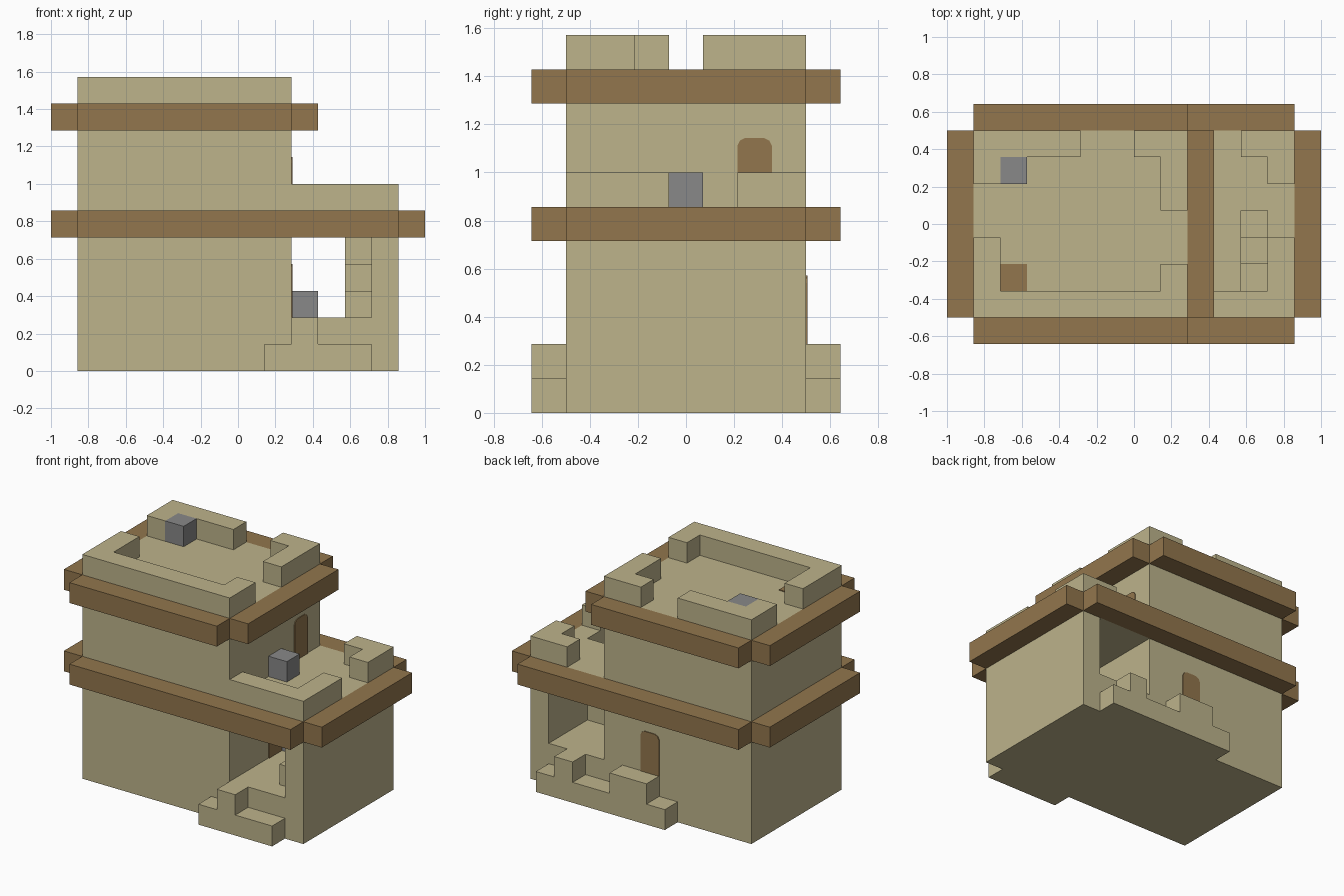
import bpy, bmesh
from mathutils import Vector

U = 1 / 7  # one block

default = bpy.data.objects.get("Cube")
if default:
    bpy.data.objects.remove(default, do_unlink=True)


def material(name, rgb):
    m = bpy.data.materials.new(name)
    m.use_nodes = True
    m.diffuse_color = (*rgb, 1)
    m.node_tree.nodes["Principled BSDF"].inputs["Base Color"].default_value = (*rgb, 1)
    return m


SAND = material("sandstone", (0.508, 0.451, 0.258))
WOOD = material("brown_wood", (0.287, 0.181, 0.074))
GREY = material("grey_stone", (0.246, 0.246, 0.246))


def prism(name, outline, axis, lo, hi, mat):
    """Extrude a 2D outline along an axis, measured in blocks."""
    def place(a, b, d):
        return Vector({"x": (d, a, b), "y": (a, d, b), "z": (a, b, d)}[axis]) * U
    bm = bmesh.new()
    face = bm.faces.new([bm.verts.new(place(a, b, lo)) for a, b in outline])
    ext = bmesh.ops.extrude_face_region(bm, geom=[face])
    moved = [v for v in ext["geom"] if isinstance(v, bmesh.types.BMVert)]
    bmesh.ops.translate(bm, verts=moved, vec=place(0, 0, hi - lo))
    bmesh.ops.recalc_face_normals(bm, faces=bm.faces)
    mesh = bpy.data.meshes.new(name)
    bm.to_mesh(mesh)
    bm.free()
    mesh.materials.append(mat)
    ob = bpy.data.objects.new(name, mesh)
    bpy.context.collection.objects.link(ob)
    return ob


def box(name, x, y, z, mat):
    outline = [(x[0], y[0]), (x[1], y[0]), (x[1], y[1]), (x[0], y[1])]
    return prism(name, outline, "z", z[0], z[1], mat)


def cut(target, cutter):
    cutter.hide_render = True
    cutter.display_type = "WIRE"
    mod = target.modifiers.new(cutter.name, "BOOLEAN")
    mod.operation, mod.solver, mod.object = "DIFFERENCE", "EXACT", cutter
    bpy.context.view_layer.objects.active = target
    bpy.ops.object.modifier_apply(modifier=mod.name)
    bpy.data.objects.remove(cutter, do_unlink=True)


def steps(start, heights):
    """Skyline outline of one-block columns with the given heights."""
    pts = [(start, 0)]
    for i, h in enumerate(heights):
        pts += [(start + i, h), (start + i + 1, h)]
    pts.append((start + len(heights), 0))
    return [p for i, p in enumerate(pts)
            if not (0 < i < len(pts) - 1 and pts[i - 1][1] == p[1] == pts[i + 1][1])
            and (i == 0 or p != pts[i - 1])]


def door(name, axis, a, z, lo):
    r = 0.22
    arch = [(a, z), (a + 1, z), (a + 1, z + 2 - r), (a + 1 - r / 3, z + 2 - r / 3),
            (a + 1 - r, z + 2), (a + r, z + 2), (a + r / 3, z + 2 - r / 3), (a, z + 2 - r)]
    prism(name, arch, axis, lo, lo + 0.04, WOOD)


# Stepped main body with a raised passage and a stairwell through the terrace
body = prism("main_body", [(-6, 0), (6, 0), (6, 6), (2, 6), (2, 10), (-6, 10)],
             "y", -3.5, 3.5, SAND)
cut(body, box("passage_cutter", (2, 5), (-4, 4), (2, 5), SAND))
cut(body, box("stairwell_cutter", (4, 5), (-2.5, 0.5), (4, 7), SAND))

# Inner staircase up to the terrace
stairs = [(y - 2.5, h + 2) for y, h in steps(0, [1, 2, 3])]
prism("inner_stairs", stairs, "x", 4, 5, SAND)

# Outside steps
prism("front_steps", steps(1, [1, 2, 1, 1]), "y", -4.5, -3.5, SAND)
prism("back_steps", steps(-2, [1, 2, 2, 1, 1, 2, 1]), "y", 3.5, 4.5, SAND)

# Wooden beams round each storey
for level, right, z in (("lower", 6, 5), ("upper", 2, 9)):
    for side, y in (("front", -4.5), ("back", 3.5)):
        box(f"{level}_{side}_beam", (-6, right), (y, y + 1), (z, z + 1), WOOD)
    for side, x in (("right", -7), ("left", right)):
        box(f"{level}_{side}_beam", (x, x + 1), (-3.5, 3.5), (z, z + 1), WOOD)

# Parapets
prism("terrace_front_parapet", [(2, -3.5), (6, -3.5), (6, -0.5), (5, -0.5),
                                (5, -2.5), (2, -2.5)], "z", 6, 7, SAND)
prism("terrace_back_parapet", [(6, 3.5), (4, 3.5), (4, 2.5), (5, 2.5),
                               (5, 1.5), (6, 1.5)], "z", 6, 7, SAND)
prism("roof_front_parapet", [(-6, -3.5), (2, -3.5), (2, -1.5), (1, -1.5), (1, -2.5),
                             (-5, -2.5), (-5, -0.5), (-6, -0.5)], "z", 10, 11, SAND)
prism("roof_back_right_parapet", [(-6, 3.5), (-6, 1.5), (-5, 1.5), (-5, 2.5),
                                  (-2, 2.5), (-2, 3.5)], "z", 10, 11, SAND)
prism("roof_back_left_parapet", [(2, 3.5), (0, 3.5), (0, 2.5), (1, 2.5),
                                 (1, 0.5), (2, 0.5)], "z", 10, 11, SAND)

# Grey blocks
for name, x, y, z in (("passage_block", 2, 0.5, 2), ("terrace_block", 2, -0.5, 6),
                      ("roof_block", -5, 1.5, 10)):
    box(name, (x, x + 1), (y, y + 1), (z, z + 1), GREY)

# Doors and roof hatch
door("passage_door", "x", -0.5, 2, 2)
door("terrace_door", "x", 1.5, 6, 2)
door("back_door", "y", -1, 2, 3.5)
box("roof_hatch", (-5, -4), (-2.5, -1.5), (10, 10.04), WOOD)
